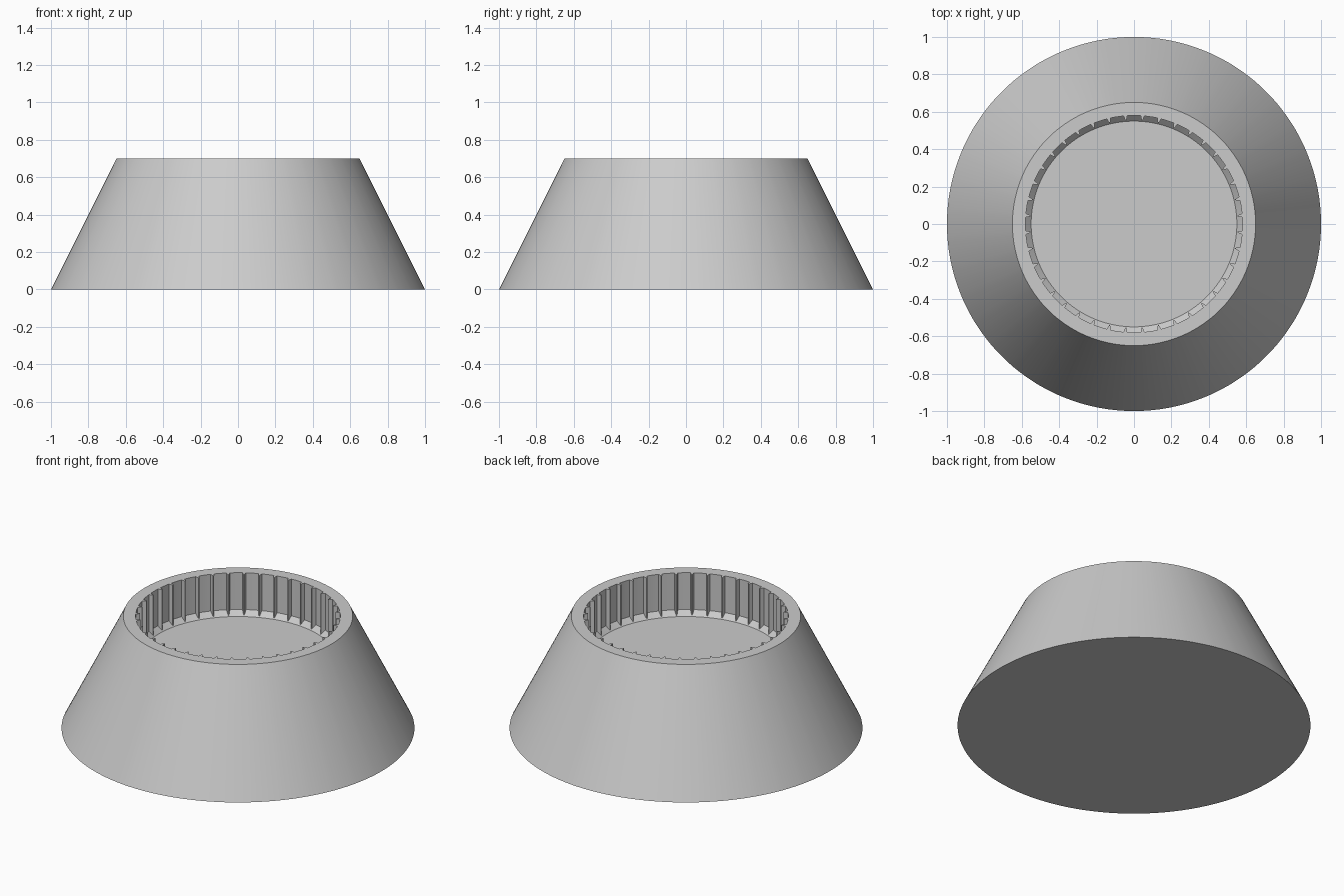
import bpy, bmesh, math

cube = bpy.data.objects.get("Cube")
if cube:
    bpy.data.objects.remove(cube, do_unlink=True)

TEETH = 40
OUTER, TOP_OUTER, HEIGHT = 1.0, 0.65, 0.7
GROOVE, TIP, FLOOR = 0.58, 0.556, 0.55
FLOOR_Z = 0.44

grey = bpy.data.materials.new("plain grey")
grey.use_nodes = True
grey.diffuse_color = (0.6, 0.6, 0.6, 1)
grey.node_tree.nodes["Principled BSDF"].inputs["Base Color"].default_value = grey.diffuse_color

# One tooth pitch: angle as a fraction of the pitch from the groove centre, and radius
pitch = [(-0.39, GROOVE), (-0.13, GROOVE), (0.13, GROOVE), (0.39, GROOVE),
         (0.47, TIP), (0.53, TIP)]
step = math.tau / TEETH
outline = [(step * (i + f), r) for i in range(TEETH) for f, r in pitch]

bm = bmesh.new()


def ring(radius, height):
    """Ring of points; radius and height are functions of the toothed radius."""
    return [bm.verts.new((radius(r) * math.cos(a), radius(r) * math.sin(a), height(r)))
            for a, r in outline]


def bridge(a, b):
    n = len(a)
    for i in range(n):
        j = (i + 1) % n
        bm.faces.new((a[i], a[j], b[j], b[i]))


# Sloping wall, flat rim, toothed socket wall, chamfer at its foot, socket floor
rings = [
    ring(lambda r: OUTER, lambda r: 0),
    ring(lambda r: TOP_OUTER, lambda r: HEIGHT),
    ring(lambda r: r, lambda r: HEIGHT),
    ring(lambda r: r, lambda r: FLOOR_Z + r - FLOOR),
    ring(lambda r: FLOOR, lambda r: FLOOR_Z),
]
for lower, upper in zip(rings, rings[1:]):
    bridge(lower, upper)
bm.faces.new(rings[0][::-1])
bm.faces.new(rings[-1])
bmesh.ops.recalc_face_normals(bm, faces=bm.faces)

mesh = bpy.data.meshes.new("tapered_socket_base")
bm.to_mesh(mesh)
bm.free()
mesh.materials.append(grey)
base = bpy.data.objects.new("tapered_socket_base", mesh)
bpy.context.collection.objects.link(base)

# Smooth cone, crisp edges
bpy.ops.object.select_all(action="DESELECT")
base.select_set(True)
bpy.context.view_layer.objects.active = base
bpy.ops.object.shade_smooth_by_angle(angle=math.radians(25))
